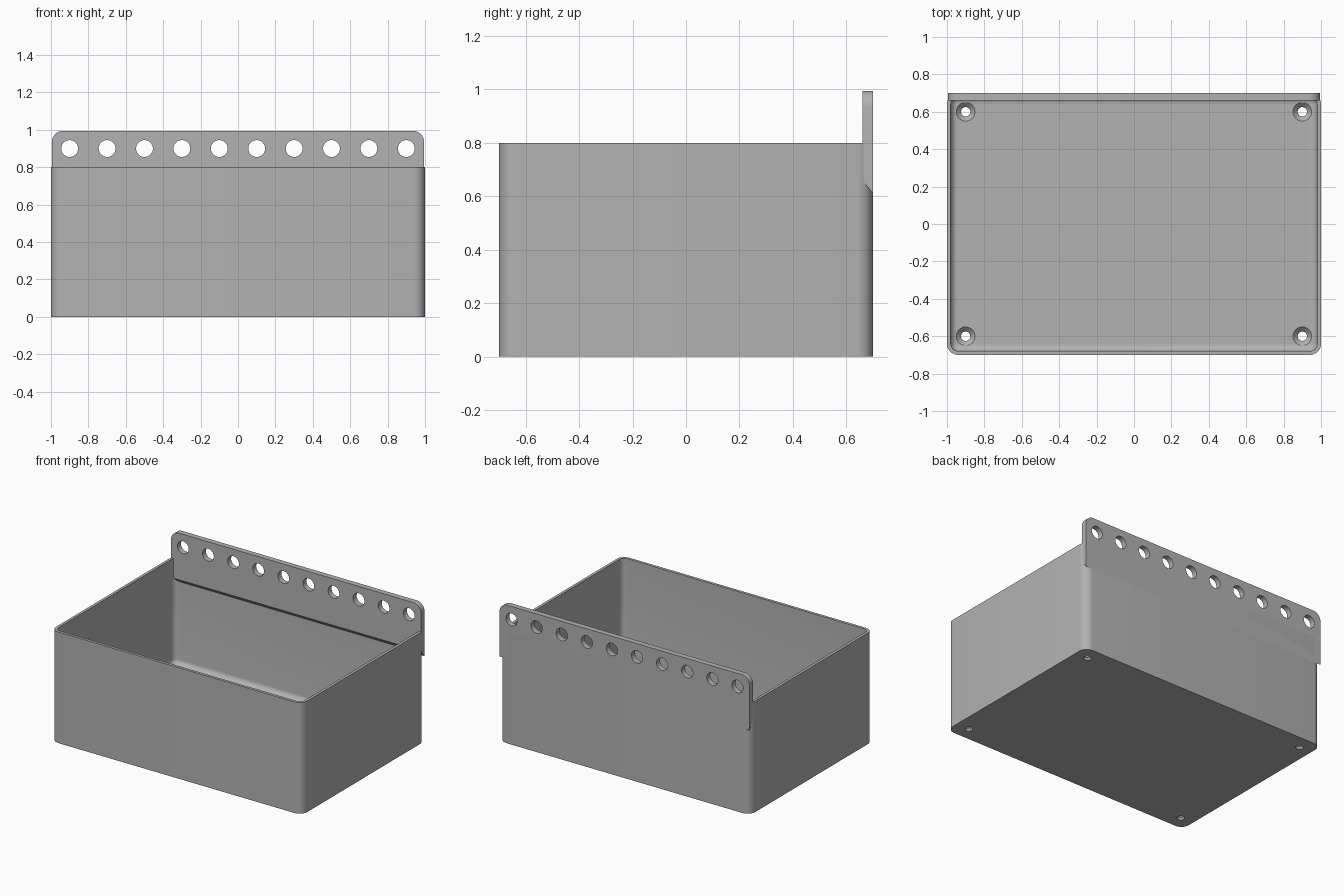
import bpy, bmesh, math

if "Cube" in bpy.data.objects:
    bpy.data.objects.remove(bpy.data.objects["Cube"])

GREY = (0.45, 0.45, 0.45, 1)
grey = bpy.data.materials.new("plain grey")
grey.use_nodes = True
grey.diffuse_color = GREY
grey.node_tree.nodes["Principled BSDF"].inputs["Base Color"].default_value = GREY


def loft(bm, rings):
    """Skin equal-length point rings and close both ends."""
    loops = [[bm.verts.new(p) for p in ring] for ring in rings]
    for a, b in zip(loops, loops[1:]):
        for i in range(len(a)):
            j = (i + 1) % len(a)
            bm.faces.new((a[i], a[j], b[j], b[i]))
    bm.faces.new(loops[0][::-1])
    bm.faces.new(loops[-1])


def make_object(name, bm):
    bmesh.ops.recalc_face_normals(bm, faces=bm.faces)
    mesh = bpy.data.meshes.new(name)
    bm.to_mesh(mesh)
    bm.free()
    mesh.materials.append(grey)
    obj = bpy.data.objects.new(name, mesh)
    bpy.context.collection.objects.link(obj)
    return obj


def arc(cx, cy, r, start, steps=8):
    """Quarter arc, counter-clockwise from the start angle in degrees."""
    angles = [math.radians(start + 90 * i / steps) for i in range(steps + 1)]
    return [(cx + r * math.cos(a), cy + r * math.sin(a)) for a in angles]


def rounded_rect(hx, hy, r, z):
    x, y = hx - r, hy - r
    corners = [(x, y, 0), (-x, y, 90), (-x, -y, 180), (x, -y, 270)]
    return [(px, py, z) for cx, cy, s in corners for px, py in arc(cx, cy, r, s)]


def circle(r, n=32):
    return [(r * math.cos(2 * math.pi * i / n), r * math.sin(2 * math.pi * i / n))
            for i in range(n)]


def cut_and_smooth(obj, cutter):
    cutter.hide_render = True
    mod = obj.modifiers.new("holes", 'BOOLEAN')
    mod.operation = 'DIFFERENCE'
    mod.solver = 'EXACT'
    mod.object = cutter
    bpy.ops.object.select_all(action='DESELECT')
    bpy.context.view_layer.objects.active = obj
    obj.select_set(True)
    bpy.ops.object.modifier_apply(modifier=mod.name)
    bpy.data.objects.remove(cutter)
    bpy.ops.object.shade_smooth_by_angle(angle=math.radians(30))


# Open bin: outer wall, rim, inner wall, filleted floor
HX, HY, HEIGHT, CORNER = 1.0, 0.7, 0.8, 0.06
WALL, FLOOR, FILLET = 0.02, 0.04, 0.037
rings = [rounded_rect(HX, HY, CORNER, 0), rounded_rect(HX, HY, CORNER, HEIGHT)]


def inner_ring(inset, z):
    d = WALL + inset
    return rounded_rect(HX - d, HY - d, CORNER - d, z)


rings.append(inner_ring(0, HEIGHT))
for i in range(7):
    a = math.pi / 2 * i / 6
    rings.append(inner_ring(FILLET * (1 - math.cos(a)),
                            FLOOR + FILLET * (1 - math.sin(a))))
bm = bmesh.new()
loft(bm, rings)
bin_body = make_object("bin_body", bm)

# Countersunk screw holes in the floor
bm = bmesh.new()
for sx in (-1, 1):
    for sy in (-1, 1):
        profile = [(0.025, -0.05), (0.025, 0.015), (0.05, FLOOR), (0.05, 0.1)]
        loft(bm, [[(0.9 * sx + x, 0.6 * sy + y, z) for x, y in circle(r)]
                  for r, z in profile])
cut_and_smooth(bin_body, make_object("screw_hole_cutter", bm))

# Hanging plate along the back, with a sloped underside
PX, TOP, R = 0.995, 0.995, 0.06
bm = bmesh.new()
plate_rings = []
for y, bottom in ((0.66, 0.66), (0.70, 0.61)):
    outline = (arc(PX - R, TOP - R, R, 0) + arc(R - PX, TOP - R, R, 90)
               + [(-PX, bottom), (PX, bottom)])
    plate_rings.append([(x, y, z) for x, z in outline])
loft(bm, plate_rings)
hanging_plate = make_object("hanging_plate", bm)

# Row of hanging holes
bm = bmesh.new()
for i in range(10):
    cx = -0.9 + 0.2 * i
    loft(bm, [[(cx + x, y, 0.9 + z) for x, z in circle(0.045)] for y in (0.6, 0.8)])
cut_and_smooth(hanging_plate, make_object("hanging_hole_cutter", bm))
